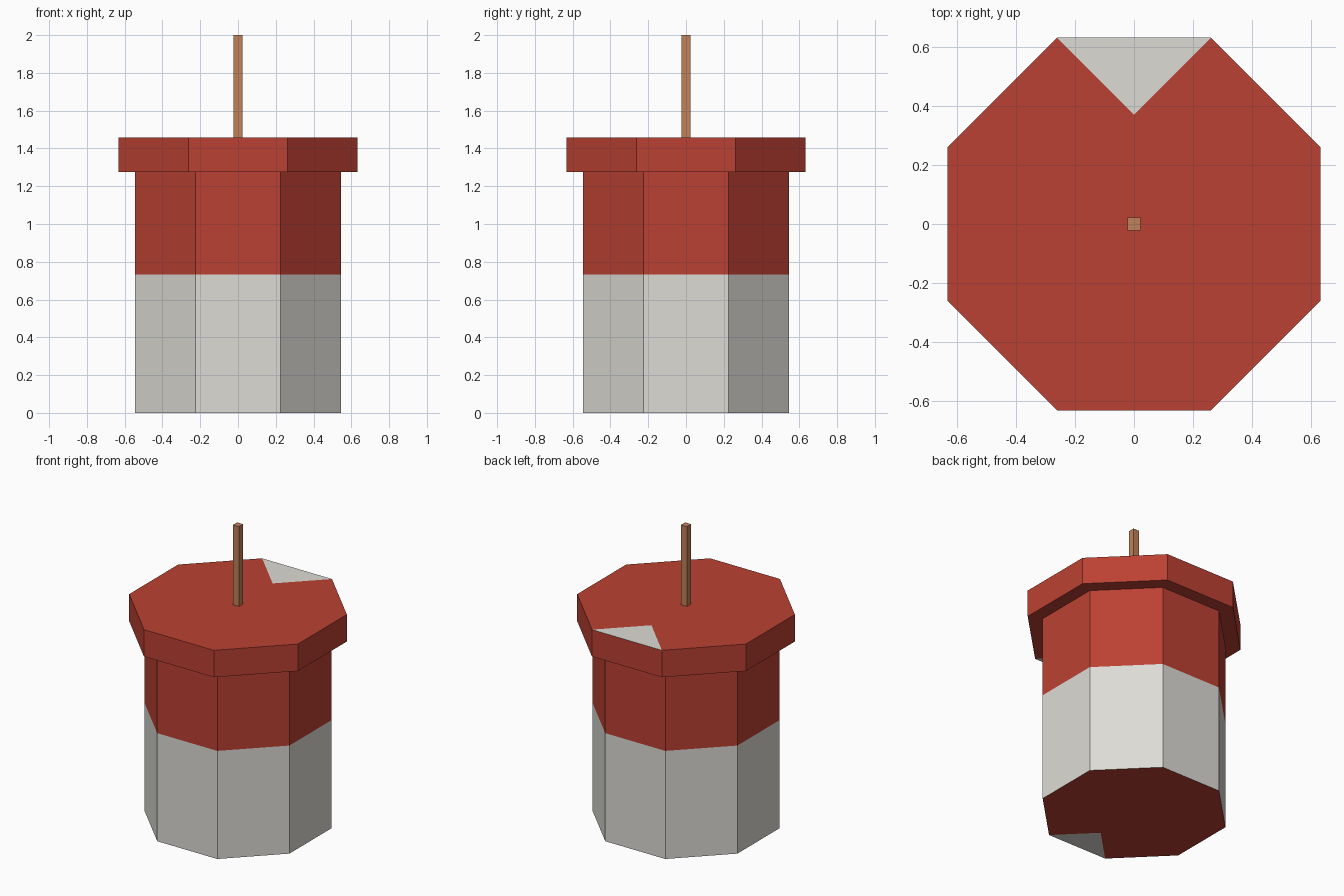
import bpy, bmesh, math

if "Cube" in bpy.data.objects:
    bpy.data.objects.remove(bpy.data.objects["Cube"])


def material(name, rgb):
    m = bpy.data.materials.new(name)
    m.diffuse_color = (*rgb, 1)
    m.use_nodes = True
    m.node_tree.nodes["Principled BSDF"].inputs["Base Color"].default_value = m.diffuse_color
    return m


RED = material("red", (0.50, 0.053, 0.033))
GREY = material("light grey", (0.72, 0.71, 0.665))
WOOD = material("wood brown", (0.53, 0.22, 0.10))


def end_face(bm, ring, first, flip):
    """Close an octagon in red, with a grey right-angled triangle on one edge."""
    a, b = ring[first], ring[first + 1]
    half = (a.co - b.co).length / 2
    mid = (a.co + b.co) / 2
    tip = bm.verts.new((mid.x, mid.y - math.copysign(half, mid.y), mid.z))
    rest = [ring[(first + 1 + i) % 8] for i in range(8)] + [tip]
    for verts, slot in (([a, b, tip], 1), (rest, 0)):
        f = bm.faces.new(verts[::-1] if flip else verts)
        f.material_index = slot


def octagon_prism(name, apothem, heights, side_slots, top_closed):
    bm = bmesh.new()
    r = apothem / math.cos(math.pi / 8)
    rings = []
    for z in heights:
        angles = [math.radians(22.5 + 45 * k) for k in range(8)]
        rings.append([bm.verts.new((r * math.cos(t), r * math.sin(t), z)) for t in angles])
    # Side bands
    for lo, hi, slot in zip(rings, rings[1:], side_slots):
        for k in range(8):
            n = (k + 1) % 8
            bm.faces.new((lo[k], lo[n], hi[n], hi[k])).material_index = slot
    # Ends: grey triangle at the front underneath, at the back on top
    end_face(bm, rings[0], 5, True)
    if top_closed:
        end_face(bm, rings[-1], 1, False)
    me = bpy.data.meshes.new(name)
    bm.to_mesh(me)
    bm.free()
    me.materials.append(RED)
    me.materials.append(GREY)
    ob = bpy.data.objects.new(name, me)
    bpy.context.collection.objects.link(ob)
    return ob


# Two-tone body, grey below and red above
octagon_prism("body", 0.544, (0, 0.733, 1.276), (1, 0), False)
# Wider red lid
octagon_prism("lid", 0.633, (1.276, 1.459), (0,), True)

# Square stick standing on the lid
bpy.ops.mesh.primitive_cube_add(size=1, location=(0, 0, (1.459 + 2) / 2))
stick = bpy.context.object
stick.name = "stick"
stick.scale = (0.045, 0.045, 2 - 1.459)
stick.data.materials.append(WOOD)
